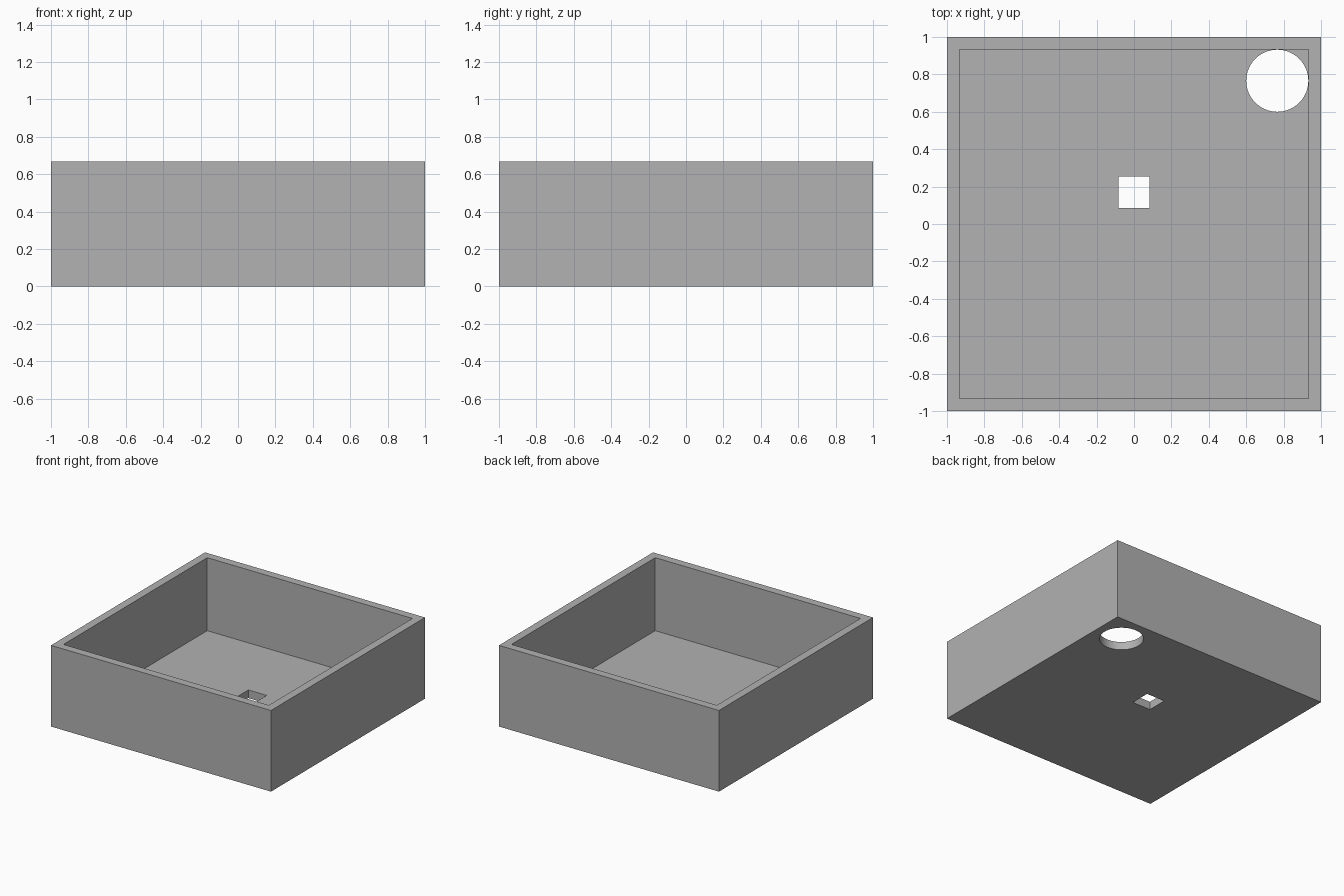
import bpy

default_cube = bpy.data.objects.get("Cube")
if default_cube:
    bpy.data.objects.remove(default_cube, do_unlink=True)

HEIGHT = 0.667
WALL = 0.067      # wall and floor thickness
HOLE = 0.167      # square hole side and round hole radius

grey = bpy.data.materials.new("plain grey")
grey.use_nodes = True
colour = (0.445, 0.445, 0.445, 1)
grey.diffuse_color = colour
grey.node_tree.nodes["Principled BSDF"].inputs["Base Color"].default_value = colour


def block(name, size, location):
    bpy.ops.mesh.primitive_cube_add(size=1, location=location)
    obj = bpy.context.object
    obj.name = name
    obj.scale = size
    bpy.ops.object.transform_apply(location=True, rotation=False, scale=True)
    obj.data.materials.append(grey)
    return obj


def cut(target, cutter):
    cutter.hide_render = True
    bpy.ops.object.select_all(action='DESELECT')
    bpy.context.view_layer.objects.active = target
    target.select_set(True)
    mod = target.modifiers.new("cut", 'BOOLEAN')
    mod.operation = 'DIFFERENCE'
    mod.solver = 'EXACT'
    mod.object = cutter
    bpy.ops.object.modifier_apply(modifier=mod.name)
    bpy.data.objects.remove(cutter, do_unlink=True)


# Square tray body
tray = block("open_tray", (2, 2, HEIGHT), (0, 0, HEIGHT / 2))

# Open cavity above the floor
inside = 2 - 2 * WALL
cut(tray, block("cavity_cutter", (inside, inside, HEIGHT), (0, 0, WALL + HEIGHT / 2)))

# Square hole through the floor, just behind the centre
cut(tray, block("square_hole_cutter", (HOLE, HOLE, 0.3), (0, 0.17, 0)))

# Round hole through the floor, in the back left corner
corner = 1 - WALL - HOLE
bpy.ops.mesh.primitive_cylinder_add(vertices=64, radius=HOLE - 0.001, depth=0.3,
                                    location=(corner, corner, 0))
drill = bpy.context.object
drill.name = "round_hole_cutter"
drill.data.materials.append(grey)
cut(tray, drill)

# Smooth the round bore, keep the box edges sharp
bpy.ops.object.shade_smooth_by_angle(angle=0.5)
